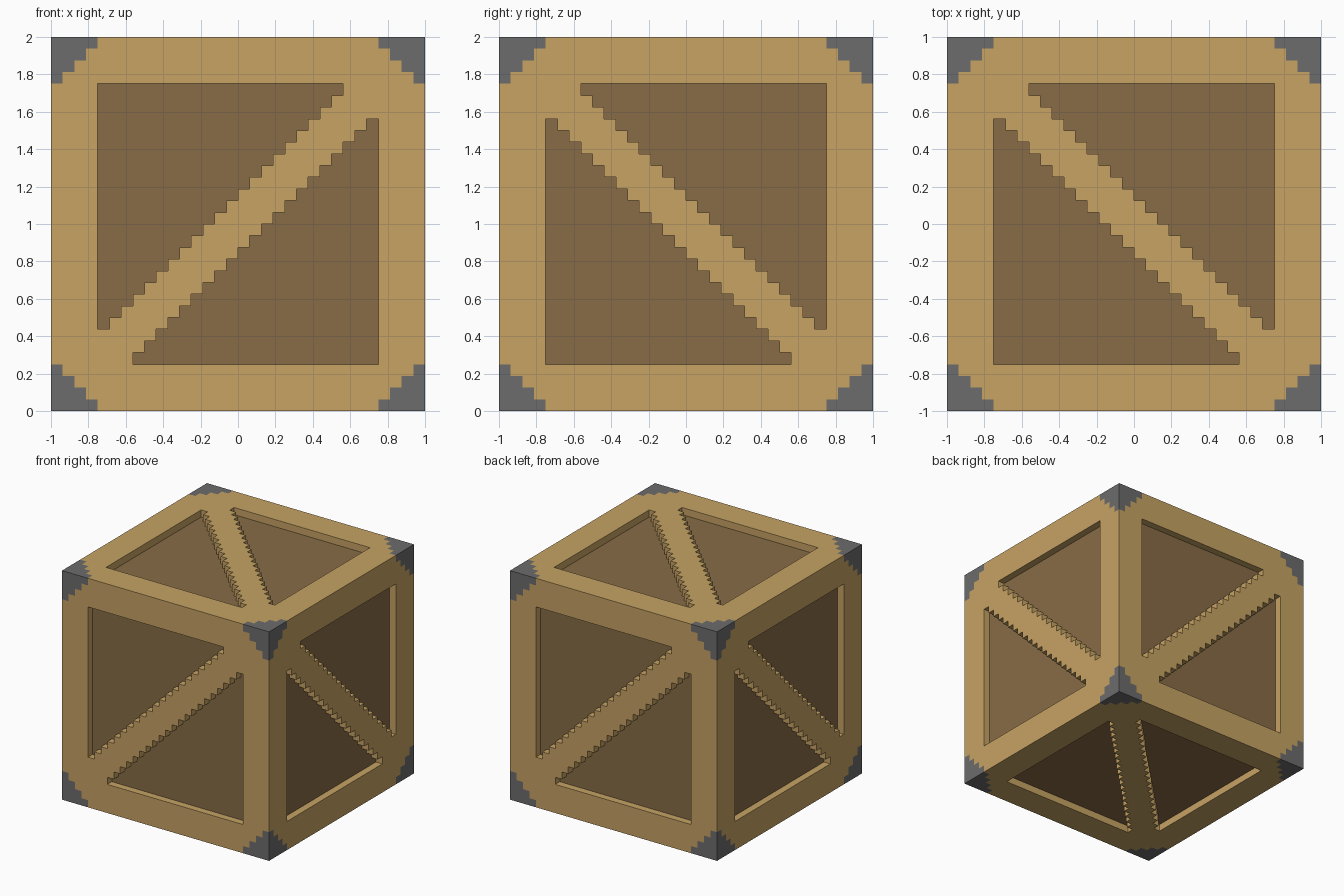
import bpy, bmesh
from mathutils import Vector

if "Cube" in bpy.data.objects:
    bpy.data.objects.remove(bpy.data.objects["Cube"])

N = 32            # cells along each side of the crate
C = 2 / N         # cell size
BORDER = 4        # frame width in cells
DEPTH = C         # recess depth of the panels

X, Y, Z = Vector((1, 0, 0)), Vector((0, 1, 0)), Vector((0, 0, 1))
# (u, v) axes of each side; u x v points outwards, the brace runs along u + v
SIDES = [(X, Z), (Z, -Y), (-X, Z), (Z, Y), (Y, -X), (Y, X)]


def material(name, rgb):
    m = bpy.data.materials.new(name)
    lin = [((c / 255 + 0.055) / 1.055) ** 2.4 for c in rgb]
    m.diffuse_color = (*lin, 1)
    m.use_nodes = True
    m.node_tree.nodes["Principled BSDF"].inputs["Base Color"].default_value = m.diffuse_color
    return m


def kind(i, j):
    """Which part a cell of a side belongs to."""
    if min(i, N - 1 - i) + min(j, N - 1 - j) < BORDER:
        return "corner_caps"
    inside = all(BORDER <= k < N - BORDER for k in (i, j))
    return "recessed_panels" if inside and abs(i - j) > 2 else "frame_and_braces"


parts = {
    "frame_and_braces": material("light wood", (199, 163, 100)),
    "recessed_panels": material("dark wood", (136, 108, 70)),
    "corner_caps": material("grey metal", (108, 108, 108)),
}
meshes = {name: bmesh.new() for name in parts}

for u, v in SIDES:
    n = u.cross(v)

    def point(i, j, depth=0.0):
        return u * (i * C - 1) + v * (j * C - 1) + n * (1 - depth) + Z

    def quad(name, pts):
        bm = meshes[name]
        bm.faces.new([bm.verts.new(p) for p in pts])

    for i in range(N):
        for j in range(N):
            part = kind(i, j)
            depth = DEPTH if part == "recessed_panels" else 0
            ring = [(i, j), (i + 1, j), (i + 1, j + 1), (i, j + 1)]
            quad(part, [point(*c, depth) for c in ring])
            if part != "frame_and_braces":
                continue
            # stepped walls down to the panels
            for k, (di, dj) in enumerate([(0, -1), (1, 0), (0, 1), (-1, 0)]):
                if kind(i + di, j + dj) == "recessed_panels":
                    p, q = ring[k], ring[(k + 1) % 4]
                    quad(part, [point(*p), point(*p, DEPTH),
                                point(*q, DEPTH), point(*q)])

for name, bm in meshes.items():
    bmesh.ops.remove_doubles(bm, verts=bm.verts, dist=1e-4)
    me = bpy.data.meshes.new(name)
    bm.to_mesh(me)
    bm.free()
    me.materials.append(parts[name])
    bpy.context.collection.objects.link(bpy.data.objects.new(name, me))
